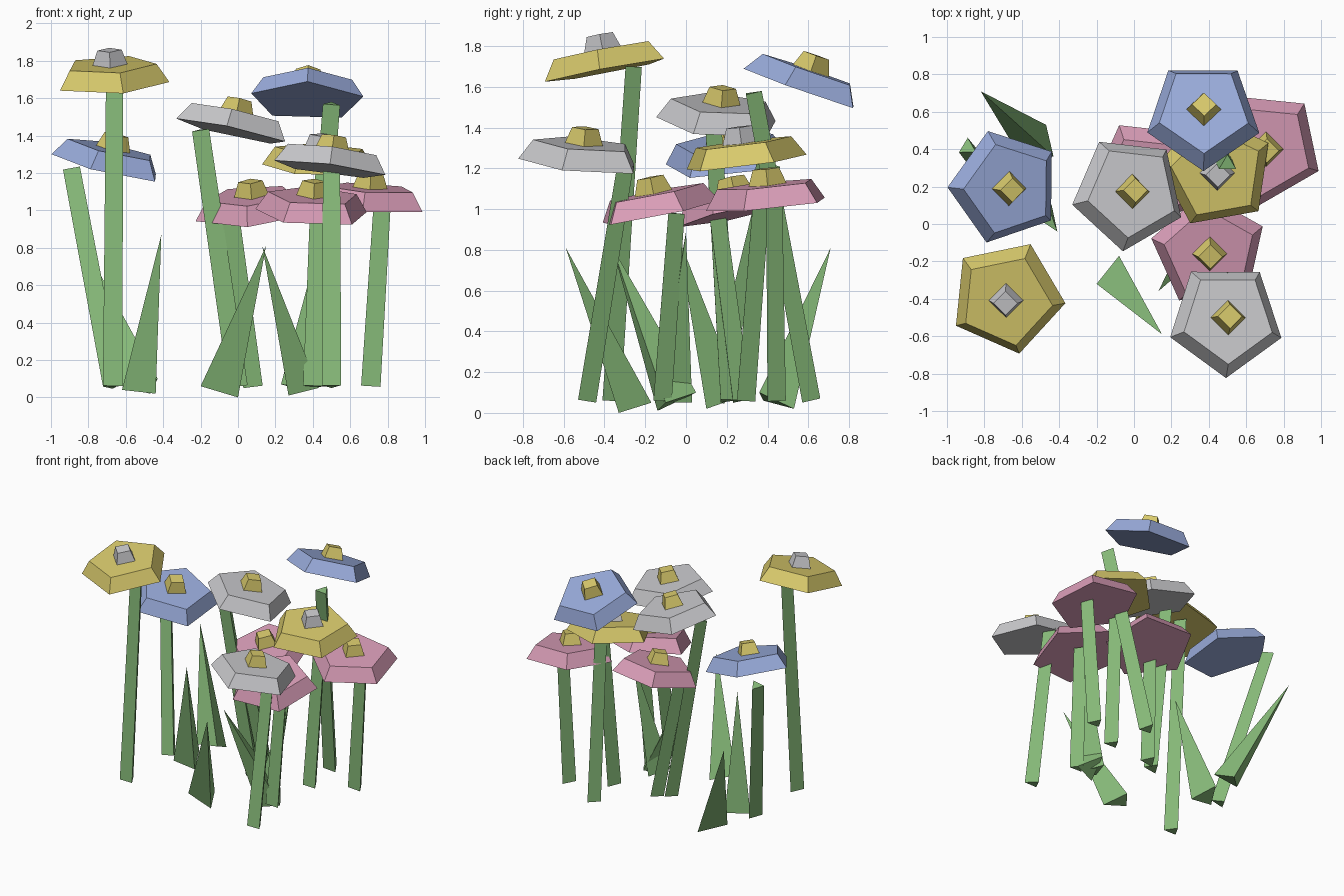
import bpy, bmesh, math
from mathutils import Vector

cube = bpy.data.objects.get("Cube")
if cube:
    bpy.data.objects.remove(cube)


def material(name, rgb):
    m = bpy.data.materials.new(name)
    m.use_nodes = True
    m.diffuse_color = (*rgb, 1)
    m.node_tree.nodes["Principled BSDF"].inputs["Base Color"].default_value = (*rgb, 1)
    return m


PINK = material("pink_petal", (0.70, 0.34, 0.48))
BLUE = material("blue_petal", (0.32, 0.41, 0.71))
WHITE = material("white_petal", (0.59, 0.59, 0.61))
YELLOW = material("yellow_petal", (0.69, 0.59, 0.15))
GREEN = material("green_stem", (0.24, 0.49, 0.19))


def loft(name, low, high, mat):
    """Closed solid between two rings; a single high point makes a spike."""
    bm = bmesh.new()
    a = [bm.verts.new(p) for p in low]
    b = [bm.verts.new(p) for p in high]
    n = len(a)
    bm.faces.new(a[::-1])
    if len(b) > 1:
        bm.faces.new(b)
    for i in range(n):
        j = (i + 1) % n
        if len(b) > 1:
            bm.faces.new((a[i], a[j], b[j], b[i]))
        else:
            bm.faces.new((a[i], a[j], b[0]))
    bmesh.ops.recalc_face_normals(bm, faces=bm.faces)
    mesh = bpy.data.meshes.new(name)
    bm.to_mesh(mesh)
    bm.free()
    mesh.materials.append(mat)
    obj = bpy.data.objects.new(name, mesh)
    bpy.context.collection.objects.link(obj)
    return obj


def ring(center, normal, sides, radius, height, angle):
    """Regular polygon in a plane tilted to the normal, raised along it."""
    rot = Vector((0, 0, 1)).rotation_difference(Vector(normal))
    pts = []
    for i in range(sides):
        t = math.radians(angle) + math.tau * i / sides
        p = Vector((radius * math.cos(t), radius * math.sin(t), height))
        pts.append(Vector(center) + rot @ p)
    return pts


def flower(name, center, slope, angle, petal, core, foot, tip):
    n = (-slope[0], -slope[1], 1)
    # five-sided bloom
    loft(name + "_bloom", ring(center, n, 5, 0.315, 0, angle),
         ring(center, n, 5, 0.25, 0.1, angle), petal)
    # square centre
    loft(name + "_centre", ring(center, n, 4, 0.095, 0.095, 0),
         ring(center, n, 4, 0.065, 0.18, 0), core)
    # three-sided stem
    foot, tip = Vector((*foot, 0.06)), Vector(tip)
    axis = tip - foot
    loft(name + "_stem", ring(foot, axis, 3, 0.06, 0, 90),
         ring(tip, axis, 3, 0.053, 0, 90), GREEN)


# Flowers: bloom centre, slope in x and y, turn, colours, stem foot and tip
flower("tall_yellow", (-0.68, -0.39, 1.68), (0.04, 0.19), -6, YELLOW, WHITE,
       (-0.67, -0.38), (-0.66, -0.27, 1.70))
flower("side_blue", (-0.69, 0.20, 1.23), (-0.23, 0.11), 180, BLUE, YELLOW,
       (-0.67, 0.13), (-0.89, 0.41, 1.22))
flower("middle_white", (-0.03, 0.166, 1.42), (-0.22, -0.08), -96, WHITE, YELLOW,
       (0.0, 0.20), (-0.20, 0.12, 1.43))
flower("back_blue", (0.37, 0.58, 1.585), (-0.03, -0.35), -90, BLUE, YELLOW,
       (0.38, 0.60), (0.50, 0.32, 1.57))
flower("side_pink", (0.70, 0.41, 1.02), (-0.06, 0.10), -24, PINK, YELLOW,
       (0.71, 0.43), (0.77, 0.42, 1.02))
flower("low_yellow", (0.44, 0.285, 1.225), (-0.05, 0.13), 28, YELLOW, WHITE,
       (0.43, 0.28), (0.46, 0.37, 1.22))
flower("front_pink", (0.40, -0.14, 0.98), (-0.05, 0.20), 24, PINK, YELLOW,
       (0.40, -0.13), (0.43, -0.06, 0.98))
flower("back_pink", (0.08, 0.26, 0.98), (0.08, 0.22), 120, PINK, YELLOW,
       (0.08, 0.26), (-0.04, 0.14, 0.98))
flower("front_white", (0.49, -0.51, 1.22), (-0.13, -0.09), -90, WHITE, YELLOW,
       (0.50, -0.50), (0.50, -0.31, 1.22))

# Leaves: three base corners and the tip
leaves = {
    "front_leaf": ((-0.20, -0.32, 0.06), (0.0, -0.33, 0.0), (-0.08, -0.17, 0.05),
                   (0.15, -0.59, 0.81)),
    "right_leaf": ((0.27, -0.14, 0.01), (0.43, -0.10, 0.05), (0.33, 0.05, 0.10),
                   (0.13, -0.36, 0.81)),
    "inner_leaf": ((0.23, -0.14, 0.07), (0.36, -0.12, 0.05), (0.30, 0.03, 0.05),
                   (0.45, 0.0, 0.89)),
    "back_leaf": ((-0.62, 0.38, 0.06), (-0.43, 0.36, 0.10), (-0.47, 0.53, 0.02),
                  (-0.82, 0.71, 0.81)),
    "left_leaf": ((-0.62, 0.10, 0.04), (-0.44, 0.10, 0.02), (-0.52, 0.27, 0.08),
                  (-0.41, -0.04, 0.87)),
}
for name, (a, b, c, tip) in leaves.items():
    loft(name, (a, b, c), (tip,), GREEN)
